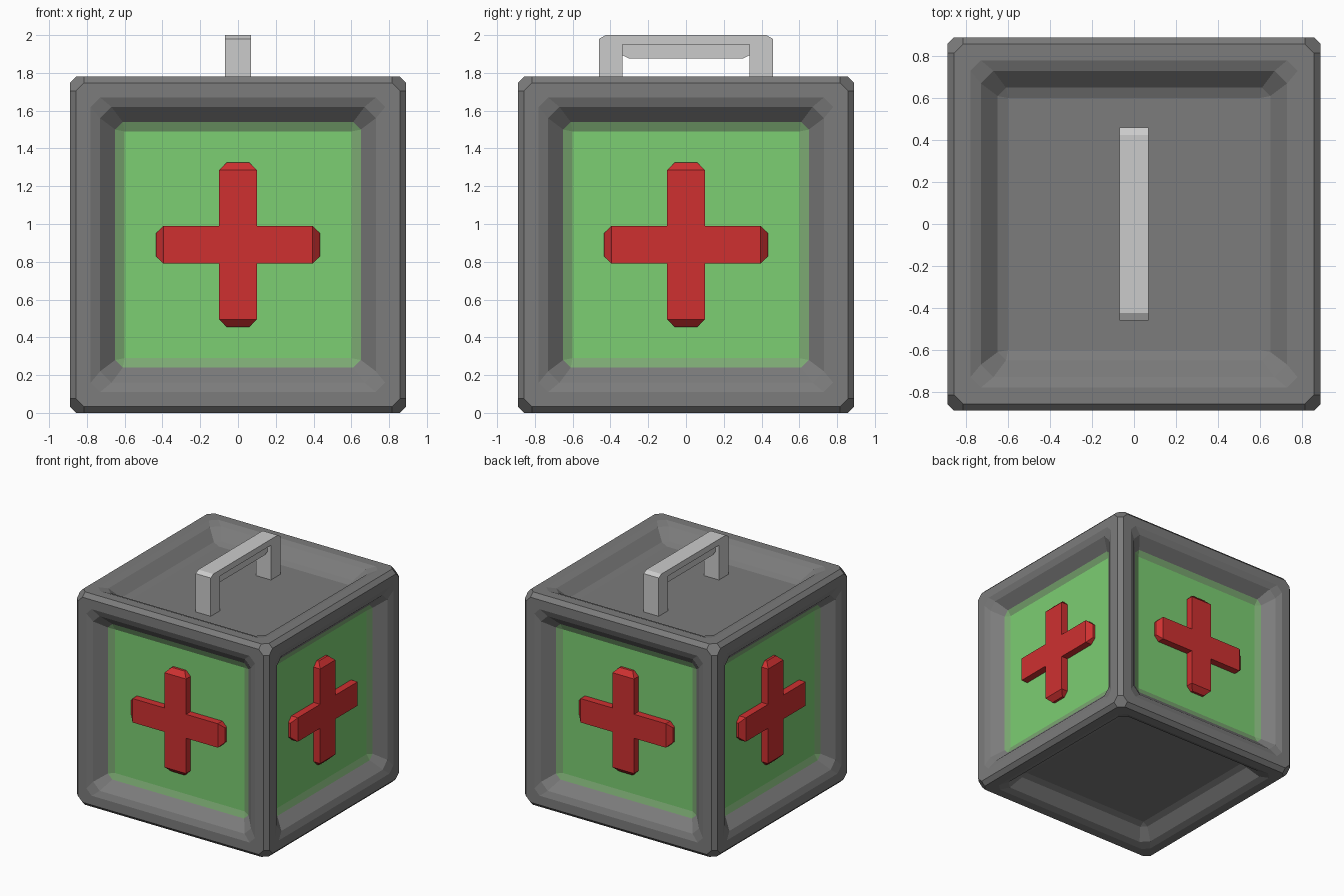
import bpy, bmesh, math
from itertools import permutations, product
from mathutils import Matrix, Vector

if "Cube" in bpy.data.objects:
    bpy.data.objects.remove(bpy.data.objects["Cube"])

C = Vector((0, 0, 0.89))   # cube centre
H = 0.89                   # half size


def material(name, rgb):
    m = bpy.data.materials.new(name)
    m.diffuse_color = (*rgb, 1)
    m.use_nodes = True
    m.node_tree.nodes["Principled BSDF"].inputs["Base Color"].default_value = m.diffuse_color
    return m


GREY = material("grey", (0.2, 0.2, 0.2))
GREEN = material("green", (0.2, 0.62, 0.17))
BLEND = material("grey_green", (0.2, 0.40, 0.17))
RED = material("red", (0.62, 0.03, 0.03))


def finish(bm, name, mats=()):
    bmesh.ops.recalc_face_normals(bm, faces=bm.faces)
    me = bpy.data.meshes.new(name)
    bm.to_mesh(me)
    bm.free()
    for m in mats:
        me.materials.append(m)
    ob = bpy.data.objects.new(name, me)
    bpy.context.collection.objects.link(ob)
    return ob


# Crate body: chamfered cube, each face sunk through stepped octagonal loops
bm = bmesh.new()
for p in permutations((H, 0.857, 0.815)):
    for s in product((-1, 1), repeat=3):
        bm.verts.new([a * b for a, b in zip(p, s)])
bmesh.ops.convex_hull(bm, input=bm.verts)
bmesh.ops.dissolve_limit(bm, angle_limit=0.01, verts=bm.verts, edges=bm.edges)
# half width, corner cut, depth
LOOPS = [(0.78, 0.05, 0), (0.73, 0.06, 0.02), (0.65, 0.04, 0.10), (0.60, 0, 0.12)]
for f in [f for f in bm.faces if max(abs(c) for c in f.normal) > 0.99]:
    axis = max(range(3), key=lambda i: abs(f.normal[i]))
    side = axis != 2
    base = [v.co.copy() for v in f.verts]
    ring = list(f.verts)
    bm.faces.remove(f)
    for k, (half, cut, depth) in enumerate(LOOPS):
        new = []
        for co in base:
            q = Vector()
            for i in range(3):
                r = H - depth if i == axis else half if abs(co[i]) > 0.83 else half - cut
                q[i] = math.copysign(r, co[i])
            new.append(bm.verts.new(q))
        for i in range(8):
            j = (i + 1) % 8
            w = bm.faces.new((ring[i], ring[j], new[j], new[i]))
            w.material_index = 2 if side and k == 3 else 0
        ring = new
    bm.faces.new(ring).material_index = 1 if side else 0
bmesh.ops.remove_doubles(bm, verts=bm.verts, dist=0.0005)
bmesh.ops.translate(bm, verts=bm.verts, vec=C)
finish(bm, "crate_body", (GREY, GREEN, BLEND))


# Red crosses: two bars with tapered tips, half sunk into each side panel
def bar(bm, mat):
    rings = []
    for x, w, t in ((-0.435, 0.06, 0.04), (-0.395, 0.1, 0.08), (0.395, 0.1, 0.08), (0.435, 0.06, 0.04)):
        rings.append([bm.verts.new(mat @ Vector((x, a * t, b * w)))
                      for a, b in ((-1, -1), (1, -1), (1, 1), (-1, 1))])
    for r, s in zip(rings, rings[1:]):
        for i in range(4):
            j = (i + 1) % 4
            bm.faces.new((r[i], r[j], s[j], s[i]))
    bm.faces.new(rings[0])
    bm.faces.new(rings[-1])


for n, name in enumerate(("front", "right", "back", "left")):
    bm = bmesh.new()
    place = Matrix.Translation(C) @ Matrix.Rotation(n * math.pi / 2, 4, 'Z') @ Matrix.Translation((0, -0.75, 0))
    bar(bm, place)
    bar(bm, place @ Matrix.Rotation(math.pi / 2, 4, 'Y'))
    finish(bm, name + "_cross", (RED,))


# Profile in y,z extruded symmetrically along x
def extrude_x(name, pts, half):
    bm = bmesh.new()
    f = bm.faces.new([bm.verts.new((-half, y, z)) for y, z in pts])
    g = bmesh.ops.extrude_face_region(bm, geom=[f], use_keep_orig=True)["geom"]
    bmesh.ops.translate(bm, verts=[v for v in g if isinstance(v, bmesh.types.BMVert)], vec=(2 * half, 0, 0))
    return finish(bm, name)


# Handle on the lid and its narrower grip
right = [(0.335, 1.95), (0.335, 1.655), (0.46, 1.655), (0.46, 1.98), (0.425, 2.0)]
extrude_x("handle", right + [(-y, z) for y, z in reversed(right)], 0.07)
grip = [(0.34, 1.96), (0.34, 1.895), (0.30, 1.875)]
extrude_x("handle_grip", grip + [(-y, z) for y, z in reversed(grip)], 0.04)
